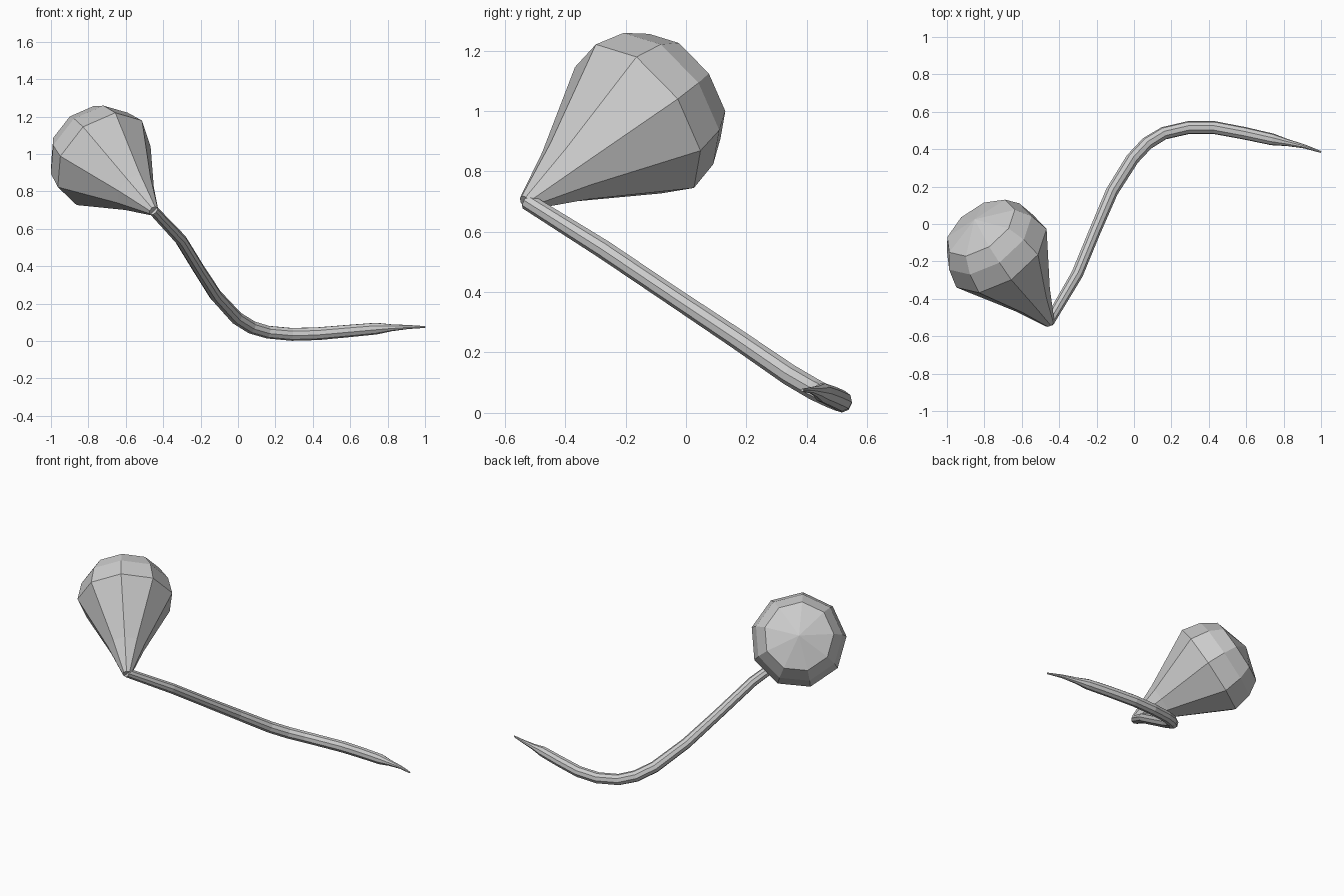
import bpy, bmesh, math
from mathutils import Vector

if "Cube" in bpy.data.objects:
    bpy.data.objects.remove(bpy.data.objects["Cube"])


def loft(name, path, radii, first_axis, sides=9, phase=0.0):
    """Skin polygon rings along a path, carrying the ring frame along it."""
    pts = [Vector(p) for p in path]
    bm = bmesh.new()
    rings = []
    side = Vector(first_axis)
    for i, (p, r) in enumerate(zip(pts, radii)):
        tan = (pts[min(i + 1, len(pts) - 1)] - pts[max(i - 1, 0)]).normalized()
        side = (side - tan * side.dot(tan)).normalized()
        other = side.cross(tan)
        ring = []
        for k in range(sides):
            a = phase + 2 * math.pi * k / sides
            ring.append(bm.verts.new(p + (side * math.cos(a) + other * math.sin(a)) * r))
        rings.append(ring)
    for a, b in zip(rings, rings[1:]):
        for k in range(sides):
            j = (k + 1) % sides
            bm.faces.new((a[k], a[j], b[j], b[k]))
    bm.faces.new(rings[0][::-1])
    bm.faces.new(rings[-1])
    bmesh.ops.remove_doubles(bm, verts=bm.verts, dist=0.0005)
    bmesh.ops.recalc_face_normals(bm, faces=bm.faces)
    mesh = bpy.data.meshes.new(name)
    bm.to_mesh(mesh)
    bm.free()
    obj = bpy.data.objects.new(name, mesh)
    bpy.context.collection.objects.link(obj)
    return obj


# Faceted bulb: distance along its leaning axis, radius
neck = Vector((-0.45, -0.53, 0.695))
az, el = math.radians(36), math.radians(31)
axis = Vector((-math.sin(az) * math.cos(el), math.cos(az) * math.cos(el), math.sin(el)))
across = Vector((-math.cos(az), -math.sin(az), 0))
profile = [(0, 0.028), (0.195, 0.114), (0.535, 0.293), (0.65, 0.268),
           (0.735, 0.213), (0.80, 0.0)]
# ring angle measured from 'across' toward the upward side
up_sign = 1 if across.cross(axis).z > 0 else -1
loft("bulb", [neck + axis * t for t, r in profile], [r for t, r in profile],
     across, 9, up_sign * math.radians(4))

# Curved stem with a narrow tapered tip
stem = [(-0.455, -0.525, 0.70, 0.028), (-0.305, -0.27, 0.54, 0.032),
        (-0.21, -0.04, 0.385, 0.032), (-0.12, 0.17, 0.245, 0.034),
        (-0.01, 0.345, 0.125, 0.036), (0.07, 0.43, 0.075, 0.036),
        (0.16, 0.485, 0.048, 0.035), (0.29, 0.515, 0.036, 0.035),
        (0.43, 0.515, 0.04, 0.035), (0.59, 0.485, 0.054, 0.034),
        (0.74, 0.452, 0.067, 0.032), (0.82, 0.435, 0.071, 0.019),
        (0.91, 0.415, 0.075, 0.011), (1.0, 0.385, 0.075, 0.005)]
loft("stem", [s[:3] for s in stem], [s[3] for s in stem], (0, 0, 1), 9)
